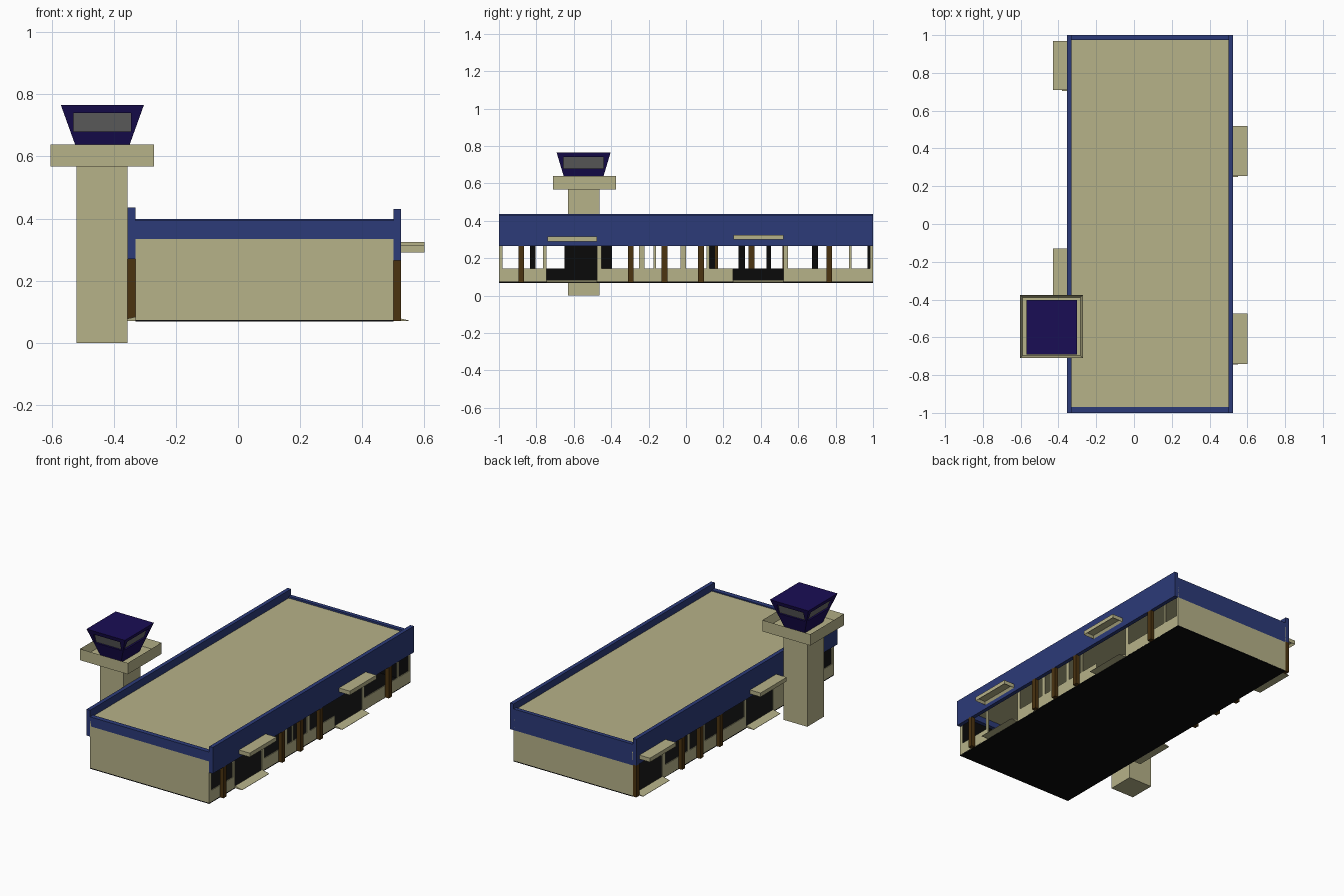
import bpy, bmesh
from mathutils import Vector

if "Cube" in bpy.data.objects:
    bpy.data.objects.remove(bpy.data.objects["Cube"])


def material(name, rgb):
    m = bpy.data.materials.new(name)
    m.diffuse_color = (*rgb, 1)
    m.use_nodes = True
    m.node_tree.nodes["Principled BSDF"].inputs["Base Color"].default_value = m.diffuse_color
    return m


BEIGE = material("beige", (0.47, 0.445, 0.25))
BLUE = material("blue", (0.025, 0.043, 0.19))
PURPLE = material("deep_purple", (0.010, 0.004, 0.09))
BROWN = material("brown", (0.07, 0.033, 0.005))
GREY = material("window_grey", (0.14, 0.14, 0.14))
DARK = material("interior_black", (0.003, 0.003, 0.003))


def finish(name, bm, *mats):
    bmesh.ops.recalc_face_normals(bm, faces=bm.faces[:])
    me = bpy.data.meshes.new(name)
    bm.to_mesh(me)
    bm.free()
    for m in mats:
        me.materials.append(m)
    ob = bpy.data.objects.new(name, me)
    bpy.context.collection.objects.link(ob)
    return ob


def add_box(bm, x, y, z):
    verts = bmesh.ops.create_cube(bm, size=1)["verts"]
    for v in verts:
        v.co = Vector([r[0] if c < 0 else r[1] for r, c in zip((x, y, z), v.co)])
    return {f for v in verts for f in v.link_faces}


def box(name, x, y, z, mat):
    bm = bmesh.new()
    add_box(bm, x, y, z)
    return finish(name, bm, mat)


def tray(name, x, y, z, mat, rim, depth, up):
    """Box with its top (up=1) or underside (up=-1) hollowed out."""
    bm = bmesh.new()
    faces = add_box(bm, x, y, z)
    pick = (max if up > 0 else min)(faces, key=lambda f: f.calc_center_median().z)
    pick.normal_update()
    bmesh.ops.inset_region(bm, faces=[pick], thickness=rim, use_even_offset=True)
    for v in pick.verts:
        v.co.z -= up * depth
    return finish(name, bm, mat)


def wall(name, pieces, inward):
    """Thin wall pieces, beige outside and black on the inward face."""
    bm = bmesh.new()
    for p in pieces:
        add_box(bm, *p)
    ob = finish(name, bm, BEIGE, DARK)
    for poly in ob.data.polygons:
        if poly.normal.dot(Vector(inward)) > 0.9:
            poly.material_index = 1
    return ob


# Terminal shell: floor, roof and end walls
XL, XR, T = -0.33, 0.50, 0.006
box("terminal_floor", (XL, XR), (-1, 1), (0.068, 0.074), DARK)
box("terminal_roof", (XL, XR), (-0.97, 0.975), (0.372, 0.387), BEIGE)
wall("front_end_wall", [((XL, XR), (-1, -1 + T), (0.07, 0.335))], (0, 1, 0))
wall("back_end_wall", [((XL, XR), (1 - T, 1), (0.07, 0.265))], (0, -1, 0))

# Blue fascia all round
box("right_fascia", (XR, 0.525), (-1, 1), (0.265, 0.43), BLUE)
box("left_fascia", (-0.355, XL), (-1, 1), (0.27, 0.435), BLUE)
box("front_fascia", (XL, XR), (-1, -0.97), (0.335, 0.394), BLUE)
box("back_fascia", (XL, XR), (0.975, 1), (0.265, 0.398), BLUE)

# Long walls (low sill broken by doors, window posts), pillars, canopies, ramps
SIDES = {
    "right": dict(x=XR, s=1, doors=[(-0.745, -0.475, 0.29), (0.25, 0.52, 0.30)],
                  posts=[(-1, -0.98), (-0.765, -0.745), (-0.475, -0.452),
                         (-0.25, -0.222), (-0.175, -0.16), (-0.03, 0.0),
                         (0.11, 0.125), (0.52, 0.545), (0.872, 0.885), (0.985, 1)],
                  pillars=[-0.88, -0.295, -0.115, 0.08, 0.765]),
    "left": dict(x=XL, s=-1, doors=[(-0.395, -0.13, 0.29), (0.705, 0.97, 0.30)],
                 posts=[(-1, -0.98), (-0.835, -0.805), (-0.65, -0.395),
                        (-0.13, -0.11), (0.125, 0.155), (0.28, 0.315),
                        (0.43, 0.455), (0.675, 0.705), (0.97, 1)],
                 pillars=[0.155, 0.35, 0.53, 0.985]),
}
for side, d in SIDES.items():
    x, s = d["x"], d["s"]

    def span(a, b):
        return tuple(sorted((x + s * a, x + s * b)))

    (a0, a1, _), (b0, b1, _) = d["doors"]
    sills = [(span(-T, 0), r, (0.07, 0.145)) for r in ((-1, a0), (a1, b0), (b1, 1))]
    posts = [(span(-T, 0), r, (0.145, 0.272)) for r in d["posts"]]
    header = [(span(-T, 0), (-1, 1), (0.272, 0.372))]
    wall(side + "_window_wall", sills + posts + header, (-s, 0, 0))

    for i, y in enumerate(d["pillars"]):
        box(f"{side}_pillar_{i}", span(0, 0.025), (y - 0.015, y + 0.015), (0.07, 0.27), BROWN)

    for i, (y0, y1, z) in enumerate(d["doors"]):
        tray(f"{side}_canopy_{i}", span(0.025, 0.10 if s > 0 else 0.098),
             (y0 + 0.005, y1), (z, z + 0.025), BEIGE, 0.01, 0.015, -1)
        # door ramp: box with its outer top edge lowered into a wedge
        ramp = box(f"{side}_door_ramp_{i}", span(0, 0.05), (y0, y1), (0.07, 0.084), BEIGE)
        for v in ramp.data.vertices:
            if abs(v.co.x - x) > 0.04 and v.co.z > 0.08:
                v.co.z = 0.072

# Control tower shaft and balcony
box("tower_shaft", (-0.52, -0.355), (-0.63, -0.463), (0, 0.575), BEIGE)
tray("tower_balcony", (-0.603, -0.27), (-0.71, -0.375), (0.567, 0.638), BEIGE, 0.014, 0.05, 1)

# Control cab: flared walls with a recessed window on each side
Z0, Z1, W0, W1 = 0.588, 0.765, 0.68, 0.74
centre = Vector((-0.4365, -0.5475, 0))


def hx(z):
    return 0.0885 + 0.36 * (z - 0.64)


def hy(z):
    return 0.107 + 0.30 * (z - 0.64)


bm = bmesh.new()
for along_x, sign in ((1, -1), (1, 1), (0, -1), (0, 1)):
    wide, out, win = (hx, hy, 0.0925) if along_x else (hy, hx, 0.107)

    def vert(t, z, depth=0):
        n = sign * (out(z) - depth)
        return bm.verts.new(centre + Vector((t, n, z) if along_x else (n, t, z)))

    outer = [vert(k * wide(z), z) for k, z in ((-1, Z0), (1, Z0), (1, Z1), (-1, Z1))]
    corners = ((-win, W0), (win, W0), (win, W1), (-win, W1))
    frame = [vert(t, z) for t, z in corners]
    glass = [vert(t, z, 0.012) for t, z in corners]
    for i in range(4):
        j = (i + 1) % 4
        bm.faces.new((outer[i], outer[j], frame[j], frame[i]))
        bm.faces.new((frame[i], frame[j], glass[j], glass[i]))
    bm.faces.new(glass).material_index = 1
for z in (Z0, Z1):
    bm.faces.new([bm.verts.new(centre + Vector((a * hx(z), b * hy(z), z)))
                  for a, b in ((-1, -1), (1, -1), (1, 1), (-1, 1))])
bmesh.ops.remove_doubles(bm, verts=bm.verts[:], dist=1e-5)
finish("control_cab", bm, PURPLE, GREY)
